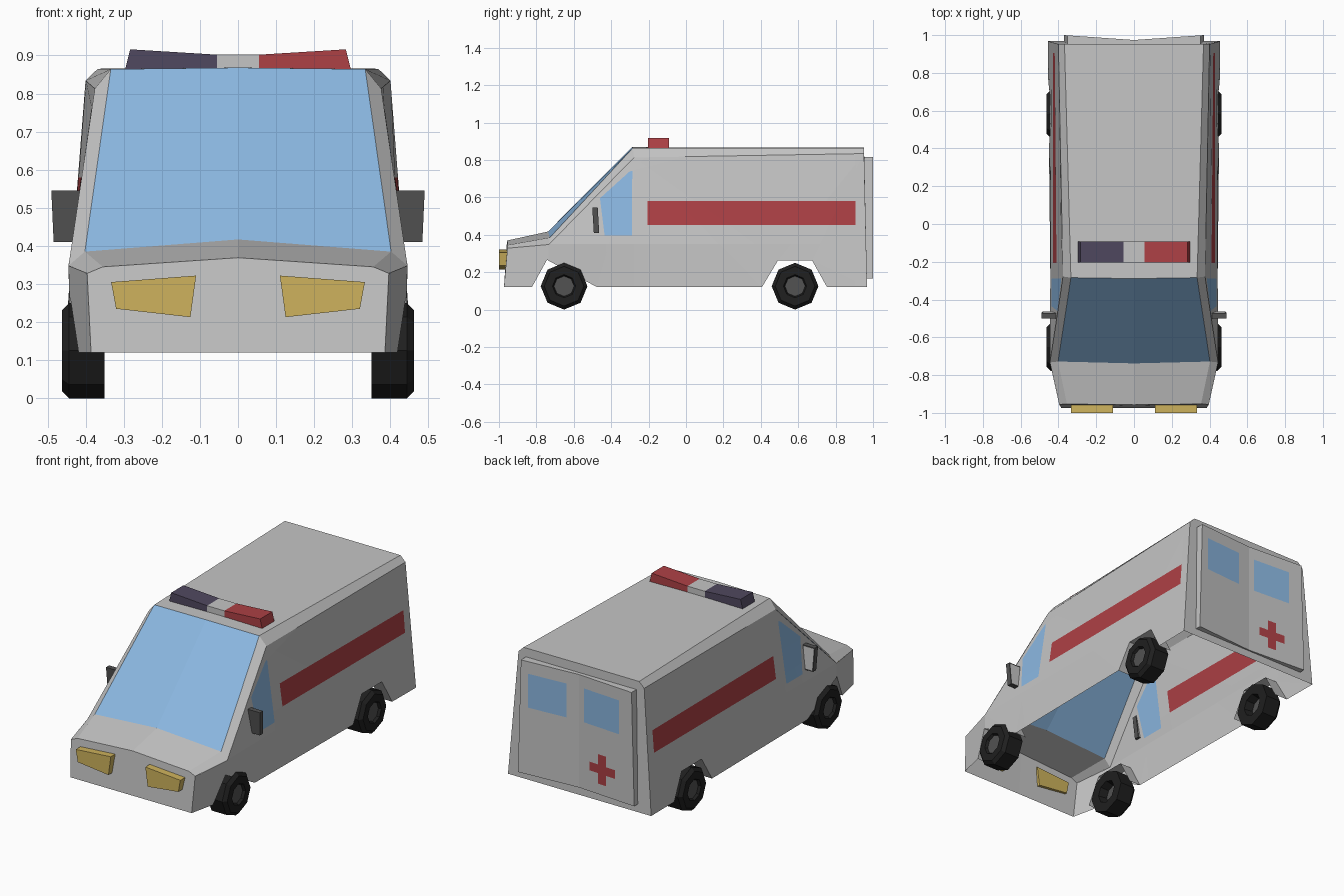
import bpy, bmesh, math
from mathutils import Vector

if "Cube" in bpy.data.objects:
    bpy.data.objects.remove(bpy.data.objects["Cube"])

def material(name, r, g, b):
    m = bpy.data.materials.new(name)
    m.diffuse_color = (r, g, b, 1)
    m.use_nodes = True
    m.node_tree.nodes["Principled BSDF"].inputs["Base Color"].default_value = m.diffuse_color
    return m

BODY = material("body grey", .56, .56, .56)
GLASS = material("window blue", .26, .48, .76)
RED = material("signal red", .42, .052, .06)
PURPLE = material("beacon purple", .08, .065, .115)
GOLD = material("headlight gold", .62, .45, .11)
TYRE = material("tyre black", .014, .014, .014)
HUB = material("hub grey", .085, .085, .085)
TRIM = material("mirror trim", .085, .085, .085)

def finish(name, bm, mats, mirror=False):
    me = bpy.data.meshes.new(name)
    bm.to_mesh(me)
    bm.free()
    for m in mats:
        me.materials.append(m)
    ob = bpy.data.objects.new(name, me)
    bpy.context.collection.objects.link(ob)
    if mirror:
        ob.modifiers.new("Mirror", 'MIRROR').merge_threshold = .0005
    return ob

def add_face(bm, pts, mat=0):
    f = bm.faces.new([bm.verts.new(p) for p in pts])
    f.material_index = mat
    return f

def rect(a, b, c, d):
    return [(a, c), (b, c), (b, d), (a, d)]

def panel(outline, folds, patches, mapping):
    """Flat outline, cut along folds and convex colour patches, then bent into place."""
    bm = bmesh.new()
    add_face(bm, [(p, q, 0) for p, q in outline])
    bmesh.ops.triangulate(bm, faces=bm.faces[:])

    def cut(a, b):
        no = Vector((a[1] - b[1], b[0] - a[0], 0)).normalized()   # points inside
        co = Vector((a[0], a[1], 0))
        bmesh.ops.bisect_plane(bm, geom=bm.verts[:] + bm.edges[:] + bm.faces[:],
                               dist=1e-5, plane_co=co, plane_no=no)
        return co, no

    for a, b in folds:
        cut(a, b)
    for poly, mat in patches:
        planes = [cut(a, b) for a, b in zip(poly, poly[1:] + poly[:1])]
        for f in bm.faces:
            c = f.calc_center_median()
            if all((c - co).dot(no) > 0 for co, no in planes):
                f.material_index = mat
    for v in bm.verts:
        v.co = mapping(v.co.x, v.co.y)
    return bm

def prism(outline, y0, y1):
    """Outline in x and z, extruded along y."""
    bm = bmesh.new()
    f = add_face(bm, [(x, y0, z) for x, z in outline])
    r = bmesh.ops.extrude_face_region(bm, geom=[f], use_keep_orig=True)
    for v in r["geom"]:
        if isinstance(v, bmesh.types.BMVert):
            v.co.y = y1
    bmesh.ops.recalc_face_normals(bm, faces=bm.faces[:])
    return bm

# --- Body shell: right half, mirrored, open underneath
def side(y, z):
    u = min(max((y + .735) / 1.69, 0), 1)
    front = .445 - max(z - .35, 0) * .17 - max(.35 - z, 0) * .03
    rear = .456 - .078 * (z - .12)
    return Vector((front + (rear - front) * u - max(-.735 - y, 0) * .22, y, z))

arches = [[(-.824, .12), (-.743, .266), (-.556, .266), (-.476, .12)],
          [(.406, .12), (.492, .263), (.674, .263), (.754, .12)]]
shoulder = [(-.955, .328), (-.733, .348), (-.278, .813), (.952, .834)]
outline = [(-.973, .12)] + arches[0] + arches[1] + [(.968, .12)] + shoulder[::-1]
folds = [((-.735, 0), (-.735, 1)), ((-.278, 0), (-.278, 1)), ((-1, .35), (1, .35))]
window = [(-.435, .395), (-.29, .395), (-.287, .742), (-.302, .738), (-.46, .595)]
body = panel(outline, folds, [(window, 1), (rect(-.207, .905, .453, .58), 2)], side)

S = [side(*p) for p in shoulder]
C = [(0, -.957, .369), (0, -.738, .417), (0, -.289, .868), (0, .952, .866)]
T = [(.355, -.953, .345), (.402, -.728, .385), (.334, -.284, .864), (.368, .952, .865)]
for i in range(3):                                   # bonnet, windscreen, roof
    add_face(body, [C[i], T[i], T[i + 1], C[i + 1]], 1 if i == 1 else 0)
    add_face(body, [T[i], S[i], S[i + 1], T[i + 1]])
add_face(body, [(0, -.973, .12), side(-.973, .12), S[0], T[0], C[0]])
add_face(body, [C[3], T[3], S[3], side(.968, .12), (0, .968, .12)])
for arch in arches:                                  # inward arch lips
    for a, b in zip(arch, arch[1:]):
        pa, pb = side(*a), side(*b)
        add_face(body, [pb, pa, (.37, *a), (.37, *b)])
bmesh.ops.remove_doubles(body, verts=body.verts[:], dist=.0002)
finish("body_shell", body, [BODY, GLASS, RED], True)

# --- Rear doors: shallow V plate with windows and a cross
cx, cz = -.155, .31
doors = panel([(-.37, .165), (.37, .165), (.352, .815), (-.352, .815)],
              [((0, 0), (0, 1))],
              [(rect(.075, .31, .55, .745), 1), (rect(-.27, -.035, .55, .745), 1),
               (rect(cx - .085, cx + .085, cz - .025, cz + .025), 2),
               (rect(cx - .027, cx + .027, cz - .085, cz + .085), 2)],
              lambda x, z: Vector((x, .974 + .07 * abs(x), z)))
bmesh.ops.reverse_faces(doors, faces=doors.faces[:])
rim = bmesh.ops.extrude_edge_only(doors, edges=[e for e in doors.edges if e.is_boundary])
for g in rim["geom"]:
    if isinstance(g, bmesh.types.BMVert):
        g.co.y = .95
    elif isinstance(g, bmesh.types.BMFace):
        g.material_index = 0
finish("rear_doors", doors, [BODY, GLASS, RED])

# --- Headlights
finish("headlights", prism([(.11, .322), (.125, .213), (.32, .235), (.333, .305)], -1, -.95),
       [GOLD], True)

# --- Wing mirrors: dark casing, light reflecting face behind
wing = prism([(.41, .545), (.49, .545), (.484, .41), (.42, .41)], -.497, -.468)
back = [f for f in wing.faces if f.normal.y > .9]
bmesh.ops.inset_individual(wing, faces=back, thickness=.009)
for f in back:
    f.material_index = 1
for v in wing.verts:                                 # slight tilt
    v.co.y += (.478 - v.co.z) * .06
finish("wing_mirrors", wing, [TRIM, BODY], True)

# --- Roof light bar in three parts
for name, s, mat in (("beacon_left", -1, PURPLE), ("beacon_right", 1, RED)):
    finish(name, prism([(s * .055, .86), (s * .297, .86), (s * .283, .916), (s * .055, .902)],
                       -.203, -.092), [mat])
finish("beacon_centre", prism(rect(-.055, .055, .86, .902), -.203, -.092), [BODY])

# --- Wheels: eight-sided turned profile (x, radius)
profile = [(.40, 0), (.40, .056), (.35, .066), (.35, .125), (.443, .125),
           (.462, .106), (.462, .062), (.448, .054), (.448, 0)]
for name, y in (("front_wheels", -.652), ("rear_wheels", .583)):
    bm = bmesh.new()
    for k in range(8):
        a, b = k * math.pi / 4, (k + 1) * math.pi / 4
        for i, ((x0, r0), (x1, r1)) in enumerate(zip(profile, profile[1:])):
            pts = [(x, y + r * math.cos(t), .125 + r * math.sin(t))
                   for x, r, t in ((x0, r0, a), (x1, r1, a), (x1, r1, b), (x0, r0, b))]
            if r0 == 0:
                pts.pop()
            elif r1 == 0:
                pts.pop(2)
            add_face(bm, pts, 1 if i in (0, 7) else 0)
    bmesh.ops.remove_doubles(bm, verts=bm.verts[:], dist=.0002)
    bmesh.ops.recalc_face_normals(bm, faces=bm.faces[:])
    finish(name, bm, [TYRE, HUB], True)
